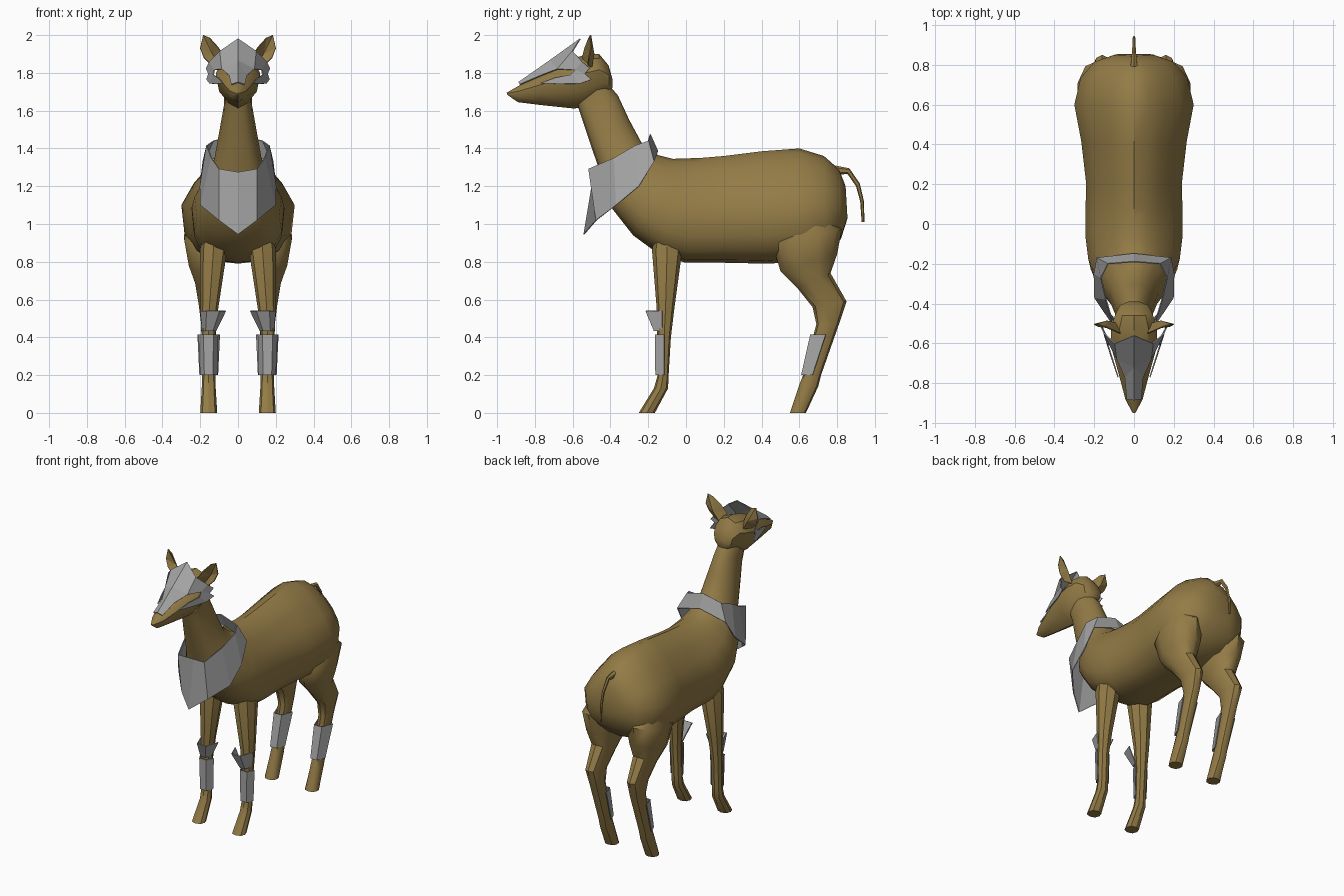
import bpy, bmesh, math
from mathutils import Vector


def material(name, rgb):
    m = bpy.data.materials.new(name)
    m.diffuse_color = (*rgb, 1)
    return m


BROWN = material("brown_coat", (0.295, 0.20, 0.062))
STEEL = material("grey_steel", (0.38, 0.38, 0.38))


def finish(name, bm, mat, angle=30, thick=0, mirror=False):
    """Turn a bmesh into a finished object; thin plates stay flat shaded."""
    bmesh.ops.recalc_face_normals(bm, faces=bm.faces)
    me = bpy.data.meshes.new(name)
    bm.to_mesh(me)
    bm.free()
    me.materials.append(mat)
    ob = bpy.data.objects.new(name, me)
    bpy.context.collection.objects.link(ob)
    if not thick:
        bpy.ops.object.select_all(action='DESELECT')
        ob.select_set(True)
        bpy.context.view_layer.objects.active = ob
        bpy.ops.object.shade_smooth_by_angle(angle=math.radians(angle))
    if mirror:
        mod = ob.modifiers.new("mirror", 'MIRROR')
        mod.use_clip = True
    if thick:
        mod = ob.modifiers.new("thickness", 'SOLIDIFY')
        mod.thickness = thick
        mod.offset = 0
    return ob


def loft(name, rings, mat, n=12, power=2.0, low_power=None, pinch=0.0, angle=30, mirror=False):
    """Skin rings given as (y, z) of two opposite points, half width, centre x
    and an optional narrowing of the upper half."""
    bm = bmesh.new()
    loops = []
    for y1, z1, y2, z2, w, cx, *top in rings:
        mid = Vector((cx, (y1 + y2) / 2, (z1 + z2) / 2))
        axis = Vector((0, (y1 - y2) / 2, (z1 - z2) / 2))
        slim = top[0] if top else 0
        loop = []
        for i in range(n):
            a = 2 * math.pi * i / n
            c, s = math.cos(a), math.sin(a)
            p = low_power if low_power and c < 0 else power
            c = math.copysign(abs(c) ** (2 / p), c)
            s = math.copysign(abs(s) ** (2 / p), s)
            narrow = 1 - pinch * max(0, -c) - slim * max(0, c)
            loop.append(bm.verts.new(mid + axis * c + Vector((w * s * narrow, 0, 0))))
        loops.append(loop)
    for a, b in zip(loops, loops[1:]):
        for i in range(n):
            j = (i + 1) % n
            bm.faces.new((a[i], a[j], b[j], b[i]))
    bm.faces.new(loops[0])
    bm.faces.new(loops[-1])
    return finish(name, bm, mat, angle, mirror=mirror)


def plate(name, points, faces, mat, thick=0.006):
    """Thin sheet, mirrored across x = 0."""
    bm = bmesh.new()
    v = [bm.verts.new(p) for p in points]
    for f in faces:
        bm.faces.new([v[i] for i in f])
    return finish(name, bm, mat, 0, thick, True)


# Neck and torso in one skin
loft("neck_and_body", [
    (-.42, 1.75, -.575, 1.63, .072, 0),
    (-.36, 1.68, -.555, 1.57, .075, 0),
    (-.30, 1.55, -.505, 1.42, .10, 0),
    (-.235, 1.43, -.45, 1.26, .125, 0, .1),
    (-.15, 1.365, -.39, 1.08, .185, 0, .2),
    (-.07, 1.345, -.28, .94, .23, 0, .3),
    (.02, 1.348, -.13, .83, .245, 0, .35),
    (.08, 1.35, 0, .795, .245, 0, .38),
    (.20, 1.36, .20, .795, .24, 0, .38),
    (.40, 1.385, .43, .79, .265, 0, .38),
    (.60, 1.40, .60, .80, .30, 0, .4),
    (.73, 1.36, .74, .84, .268, 0, .4),
    (.81, 1.29, .82, .92, .20, 0, .35),
    (.845, 1.20, .855, 1.03, .10, 0, .2)], BROWN, 16, 2.0, 2.8, angle=35)

# Head
loft("head", [
    (-.95, 1.695, -.945, 1.683, .008, 0),
    (-.88, 1.735, -.89, 1.645, .045, 0),
    (-.75, 1.80, -.77, 1.63, .08, 0),
    (-.62, 1.87, -.60, 1.612, .122, 0),
    (-.52, 1.90, -.53, 1.615, .122, 0),
    (-.46, 1.90, -.45, 1.66, .10, 0),
    (-.41, 1.84, -.405, 1.69, .075, 0),
    (-.39, 1.77, -.39, 1.72, .03, 0)], BROWN, 10, 2.0, pinch=.45, angle=35)

# Ears: cupped leaves
plate("ears", [
    (.09, -.50, 1.83), (.07, -.55, 1.88), (.105, -.535, 1.935), (.15, -.515, 1.985),
    (.185, -.505, 2.0), (.20, -.505, 1.93), (.18, -.515, 1.88), (.14, -.52, 1.84),
    (.135, -.488, 1.90)],
    [(i, (i + 1) % 8, 8) for i in range(8)], BROWN)

# Legs
loft("front_legs", [
    (-.16, .97, -.04, .95, .05, .13),
    (-.18, .86, -.02, .86, .072, .13),
    (-.155, .55, -.062, .55, .047, .152),
    (-.152, .40, -.08, .40, .036, .157),
    (-.15, .20, -.092, .20, .035, .155),
    (-.17, .13, -.095, .13, .037, .155),
    (-.25, 0, -.165, 0, .045, .155)], BROWN, 8, 2.3, mirror=True)
loft("hind_legs", [
    (.53, 1.06, .73, 1.06, .09, .155),
    (.46, .89, .825, .97, .118, .172),
    (.50, .75, .80, .84, .10, .165),
    (.59, .66, .765, .74, .07, .16),
    (.67, .56, .85, .59, .05, .16),
    (.69, .47, .81, .47, .042, .155),
    (.62, .20, .715, .20, .038, .155),
    (.60, .15, .70, .14, .038, .155),
    (.55, 0, .635, 0, .045, .155)], BROWN, 10, 2.2, angle=40, mirror=True)

# Tail
loft("tail", [
    (.79, 1.31, .80, 1.26, .02, 0),
    (.865, 1.295, .855, 1.265, .012, 0),
    (.92, 1.215, .90, 1.20, .008, 0),
    (.942, 1.12, .922, 1.12, .008, 0),
    (.945, 1.01, .93, 1.01, .006, 0)], BROWN, 6)

# Face plate with eye openings
plate("face_plate", [
    (0, -.885, 1.75), (0, -.72, 1.865), (0, -.56, 1.98),
    (.035, -.88, 1.738), (.045, -.77, 1.785), (.085, -.68, 1.82),
    (.125, -.585, 1.815), (.095, -.60, 1.915), (.15, -.55, 1.86),
    (.168, -.51, 1.825), (.155, -.535, 1.795), (.165, -.50, 1.765),
    (.148, -.56, 1.743), (.11, -.68, 1.742), (.08, -.77, 1.745), (.13, -.61, 1.79),
    (.105, -.69, 1.775)],
    [(0, 3, 4, 1), (1, 4, 5), (1, 5, 7, 2), (5, 6, 8, 7), (6, 10, 9, 8),
     (6, 15, 12, 11, 10), (15, 16, 13, 12), (16, 14, 13)], STEEL)

# Collar: band from upper edge to lower edge, pointed over the chest
upper = [(0, -.485, 1.275), (.10, -.515, 1.292), (.14, -.38, 1.35),
         (.165, -.27, 1.415), (.13, -.20, 1.44), (0, -.19, 1.475)]
lower = [(0, -.54, .945), (.10, -.475, 1.02), (.197, -.37, 1.10),
         (.20, -.25, 1.20), (.185, -.17, 1.33), (0, -.15, 1.385)]
plate("collar", upper + lower, [(i, i + 1, i + 7, i + 6) for i in range(5)], STEEL)


def shin_guard(name, low, high):
    """Three-sided shell open at the back; ends are (x, w, y front, y back, z)."""
    pts = []
    for x, w, yf, yb, z in (low, high):
        pts += [(x - w, yb, z), (x - w * .5, yf, z), (x + w * .5, yf, z), (x + w, yb, z)]
    plate(name, pts, [(i, i + 1, i + 5, i + 4) for i in range(3)], STEEL)


# Leg armour
shin_guard("front_shin_guards", (.155, .043, -.16, -.115, .20), (.157, .05, -.162, -.115, .415))
shin_guard("hind_shin_guards", (.155, .047, .612, .67, .20), (.155, .057, .66, .74, .415))
shin_guard("knee_guards", (.152, .035, -.168, -.125, .435), (.132, .066, -.212, -.125, .54))
